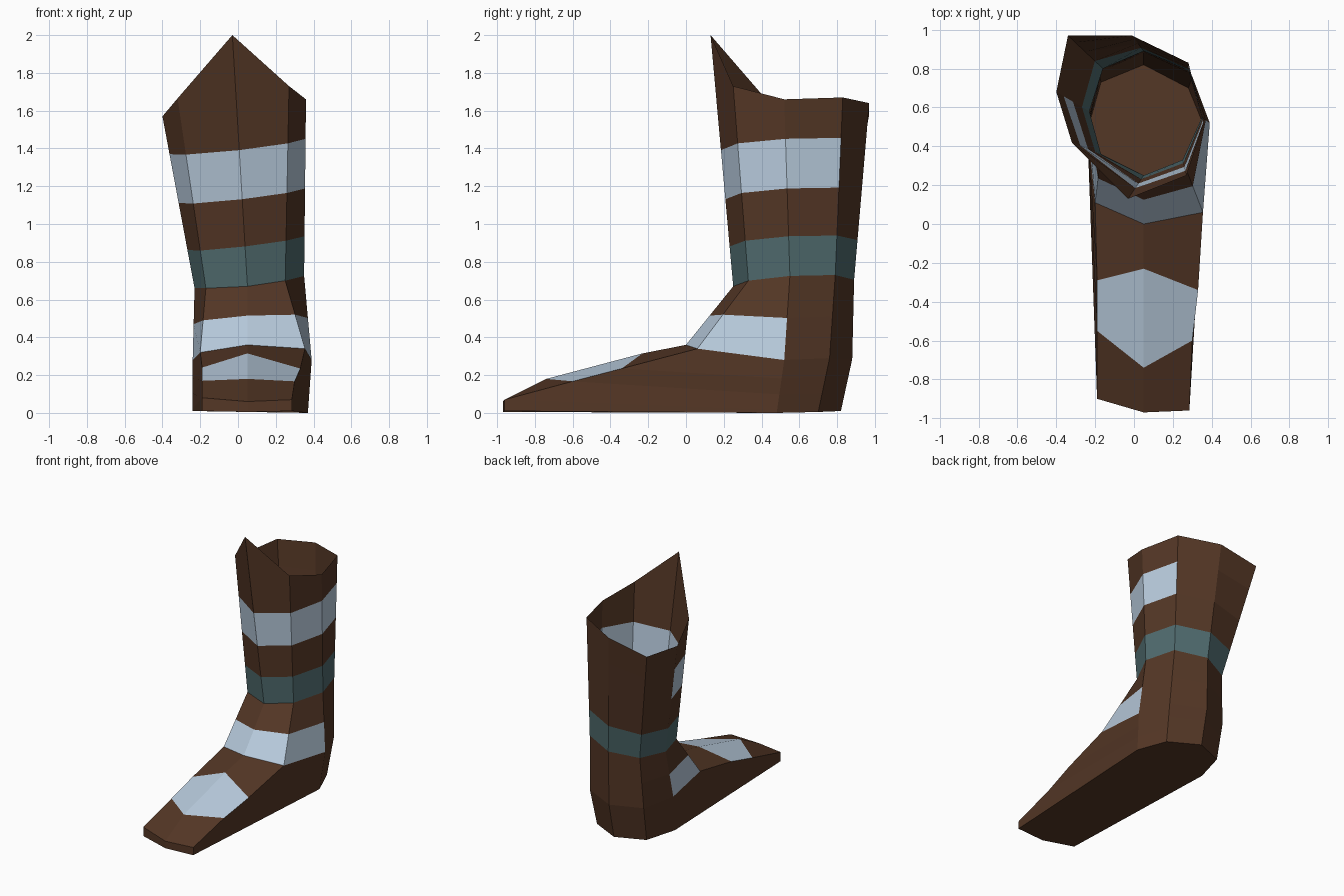
import bpy, bmesh
from mathutils import Vector

if "Cube" in bpy.data.objects:
    bpy.data.objects.remove(bpy.data.objects["Cube"])

# Flat colours
def material(name, rgb):
    m = bpy.data.materials.new(name)
    m.diffuse_color = (*rgb, 1)
    m.use_nodes = True
    m.node_tree.nodes["Principled BSDF"].inputs["Base Color"].default_value = m.diffuse_color
    return m

BROWN, PALE, TEAL = 0, 1, 2
mats = [material("leather_brown", (0.089, 0.038, 0.019)),
        material("pale_blue", (0.485, 0.604, 0.73)),
        material("dark_teal", (0.08, 0.147, 0.156))]

def ring(*pts):
    return [Vector(p) for p in pts]

# Eight-sided key sections, counter-clockwise from the front corner
rim = ring((-.03, .13, 2.0), (.27, .25, 1.73), (.36, .52, 1.66), (.28, .83, 1.67),
           (-.01, .97, 1.64), (-.34, .97, 1.58), (-.40, .68, 1.57), (-.32, .42, 1.665))
ankle = ring((.05, .25, .67), (.25, .33, .70), (.35, .55, .725), (.28, .79, .73),
             (.05, .89, .705), (-.16, .80, .675), (-.23, .58, .66), (-.17, .36, .66))
instep = ring((.05, 0, .36), (.355, .06, .34), (.39, .52, .28), (.30, .76, .29),
              (.05, .88, .285), (-.18, .78, .28), (-.24, .50, .28), (-.20, .11, .32))
sole = ring((.05, -.97, .005), (.285, -.96, .01), (.37, .48, 0), (.28, .70, .005),
            (.05, .82, .01), (-.17, .73, .01), (-.24, .48, .01), (-.19, -.90, .01))

def blend(a, b, t):
    return [p.lerp(q, t) for p, q in zip(a, b)]

# Section of the shaft on a slightly tilted plane
def shaft_cut(level):
    def h(p):
        return p.z - .122 * p.x - .05 * p.y - level
    return [p.lerp(q, h(p) / (h(p) - h(q))) for p, q in zip(rim, ankle)]

# Foot section: the three front corners run along the toe, the rest go down
def foot_ring(t, front, right, left):
    r = blend(instep, sole, t)
    r[0], r[1], r[7] = Vector(front), Vector(right), Vector(left)
    return r

rings = [rim, shaft_cut(1.381), shaft_cut(1.118), shaft_cut(.865), ankle,
         blend(ankle, instep, .5), instep,
         foot_ring(.35, (.05, -.23, .315), (.33, -.34, .235), (-.19, -.29, .24)),
         foot_ring(.65, (.05, -.74, .18), (.30, -.60, .167), (-.19, -.55, .17)),
         foot_ring(.95, (.05, -.97, .06), (.285, -.96, .07), (-.19, -.90, .08)),
         sole]

# Coloured bands: row -> (colour, columns)
bands = {1: (PALE, {6, 7, 0, 1, 2}),      # upper cuff stripe
         3: (TEAL, set(range(8))),        # ankle strap
         5: (PALE, {6, 7, 0, 1}),         # instep stripe
         7: (PALE, {7, 0})}               # toe patch

# Open boot shell
bm = bmesh.new()
rows = [[bm.verts.new(p) for p in r] for r in rings]
for i in range(len(rows) - 1):
    colour, columns = bands.get(i, (BROWN, set()))
    for j in range(8):
        k = (j + 1) % 8
        f = bm.faces.new((rows[i][j], rows[i + 1][j], rows[i + 1][k], rows[i][k]))
        f.material_index = colour if j in columns else BROWN
bm.faces.new(rows[-1][::-1])              # sole
mesh = bpy.data.meshes.new("boot")
bm.to_mesh(mesh)
bm.free()
for m in mats:
    mesh.materials.append(m)
boot = bpy.data.objects.new("boot", mesh)
bpy.context.collection.objects.link(boot)
